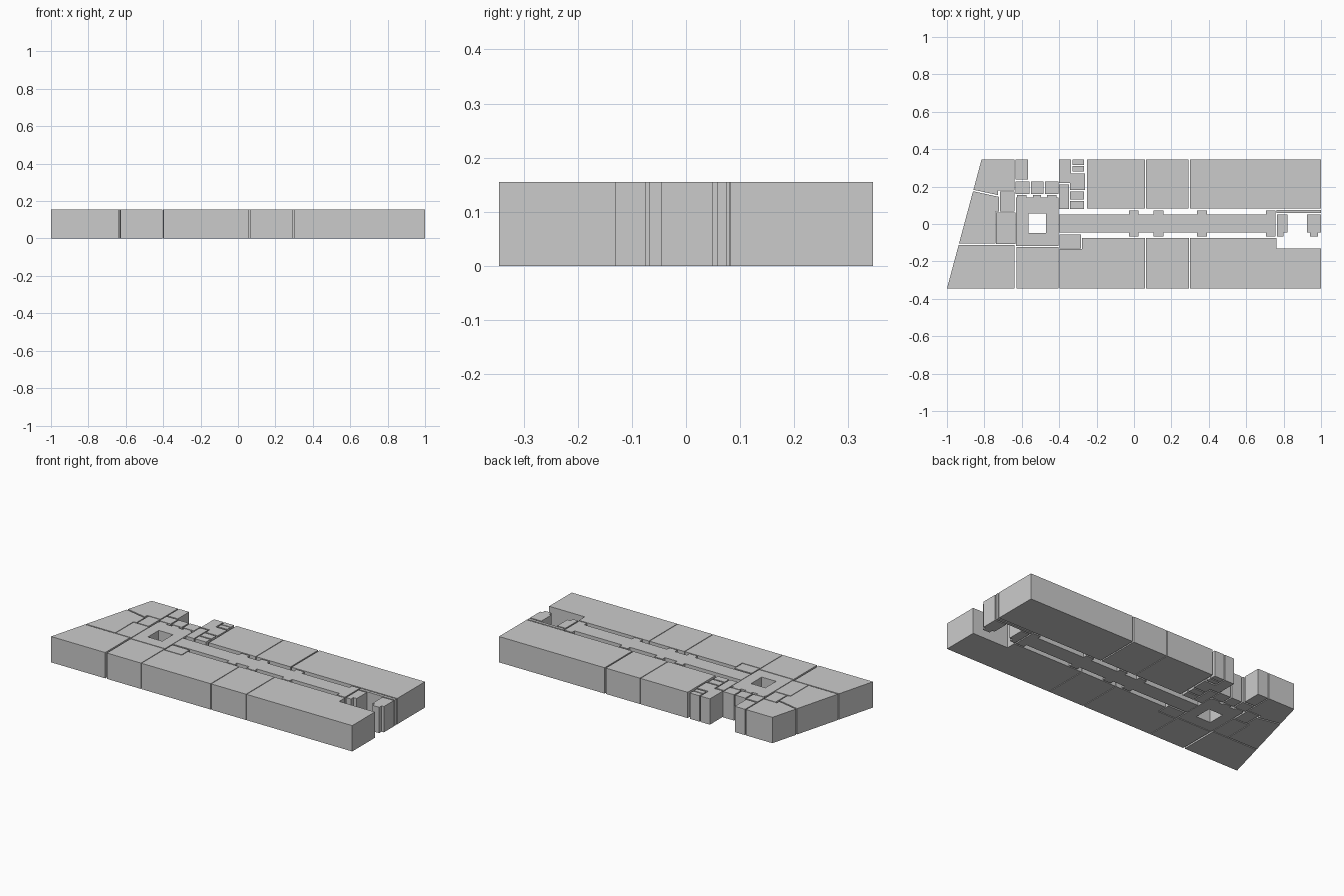
import bpy, bmesh

if "Cube" in bpy.data.objects:
    bpy.data.objects.remove(bpy.data.objects["Cube"])

HEIGHT = 0.155
HALF = 0.345          # half depth of the building


def prism(name, *loops):
    """Extrude a plan outline (further loops are holes) to storey height."""
    bm = bmesh.new()
    edges = []
    for pts in loops:
        vs = [bm.verts.new((x, y, 0)) for x, y in pts]
        edges += [bm.edges.new((vs[i - 1], vs[i])) for i in range(len(vs))]
    bmesh.ops.triangle_fill(bm, edges=edges, use_beauty=True, use_dissolve=True)
    ext = bmesh.ops.extrude_face_region(bm, geom=bm.faces[:], use_keep_orig=True)
    top = [v for v in ext["geom"] if isinstance(v, bmesh.types.BMVert)]
    bmesh.ops.translate(bm, verts=top, vec=(0, 0, HEIGHT))
    bmesh.ops.recalc_face_normals(bm, faces=bm.faces[:])
    mesh = bpy.data.meshes.new(name)
    bm.to_mesh(mesh)
    bm.free()
    ob = bpy.data.objects.new(name, mesh)
    bpy.context.collection.objects.link(ob)
    return ob


def rect(x0, x1, y0, y1):
    return [(x0, y0), (x1, y0), (x1, y1), (x0, y1)]


def room(name, *r):
    return prism(name, rect(*r))


def slant(y):
    """X of the angled end wall at depth y."""
    return -1 + (y + HALF) * 0.185 / (2 * HALF)


def edge_with_bays(x0, x1, y, bays, y_bay):
    """Straight edge from x0 to x1 with doorway bays pushed out to y_bay."""
    pts = [(x0, y)]
    for a, b in bays:
        pts += [(a, y), (a, y_bay), (b, y_bay), (b, y)]
    pts.append((x1, y))
    return [p for i, p in enumerate(pts) if i == 0 or p != pts[i - 1]]


# Front row of large rooms
prism("front_corner_room", [(-1, -HALF), (-0.64, -HALF), (-0.64, -0.112), (slant(-0.112), -0.112)])
room("front_room_1", -0.629, -0.403, -HALF, -0.122)
prism("front_room_2", [(-0.399, -HALF), (0.06, -HALF), (0.06, -0.075), (-0.279, -0.075),
                       (-0.279, -0.135), (-0.399, -0.135)])
room("front_room_3", 0.064, 0.295, -HALF, -0.075)
prism("front_room_4", [(0.299, -HALF), (1, -HALF), (1, -0.13), (0.763, -0.13),
                       (0.763, -0.075), (0.299, -0.075)])

# Back row of large rooms
for i, (a, b) in enumerate([(-0.252, 0.06), (0.064, 0.291), (0.299, 1.0)]):
    room(f"back_room_{i + 1}", a, b, 0.082, HALF)
room("back_wall_strip", 0.763, 1.0, 0.058, 0.075)

# Central corridor with doorway bays on both sides
bays = [(-0.028, 0.025), (0.105, 0.158), (0.337, 0.39), (0.705, 0.757)]
prism("corridor", edge_with_bays(-0.4, 0.757, -0.045, bays, -0.068)
      + edge_with_bays(-0.4, 0.757, 0.05, bays, 0.073)[::-1])
prism("corridor_end_left", edge_with_bays(0.765, 0.82, -0.045, [(0.765, 0.798)], -0.068)
      + [(0.82, 0.05), (0.765, 0.05)])
prism("corridor_end_right", edge_with_bays(0.925, 1.0, -0.045, [(0.94, 0.985)], -0.068)
      + [(1.0, 0.05), (0.925, 0.05)])

# Hall around the open light well
hub_bays = [(-0.625, -0.575), (-0.54, -0.497), (-0.465, -0.415)]
prism("hall", edge_with_bays(-0.63, -0.403, -0.117, [], 0)
      + edge_with_bays(-0.63, -0.403, 0.142, hub_bays, 0.155)[::-1],
      rect(-0.565, -0.47, -0.047, 0.055))

# Angled end rooms
prism("end_room_back", [(slant(0.183), 0.183), (-0.728, 0.155), (-0.728, 0.178),
                        (-0.64, 0.178), (-0.64, HALF), (slant(HALF), HALF)])
prism("end_room_middle", [(slant(-0.105), -0.105), (-0.741, -0.105), (-0.741, 0.068),
                          (-0.722, 0.068), (-0.722, 0.145), (slant(0.175), 0.175)])
room("end_lobby", -0.737, -0.634, -0.107, 0.062)
room("end_closet", -0.716, -0.64, 0.068, 0.173)

# Small service rooms beside the entrance recess
for i, r in enumerate([(-0.634, -0.566, 0.237, HALF), (-0.634, -0.56, 0.16, 0.228),
                       (-0.552, -0.485, 0.16, 0.226), (-0.477, -0.405, 0.16, 0.226)]):
    room(f"recess_room_{i + 1}", *r)

prism("service_passage", [(-0.4, 0.22), (-0.342, 0.22), (-0.342, 0.182), (-0.262, 0.182),
                          (-0.262, 0.27), (-0.337, 0.27), (-0.337, HALF), (-0.4, HALF)])
for i, r in enumerate([(-0.33, -0.268, 0.315, HALF), (-0.33, -0.268, 0.28, 0.309),
                       (-0.4, -0.348, 0.08, 0.212), (-0.342, -0.268, 0.13, 0.174),
                       (-0.342, -0.268, 0.08, 0.122)]):
    room(f"service_room_{i + 1}", *r)
room("front_closet", -0.397, -0.284, -0.13, -0.055)
